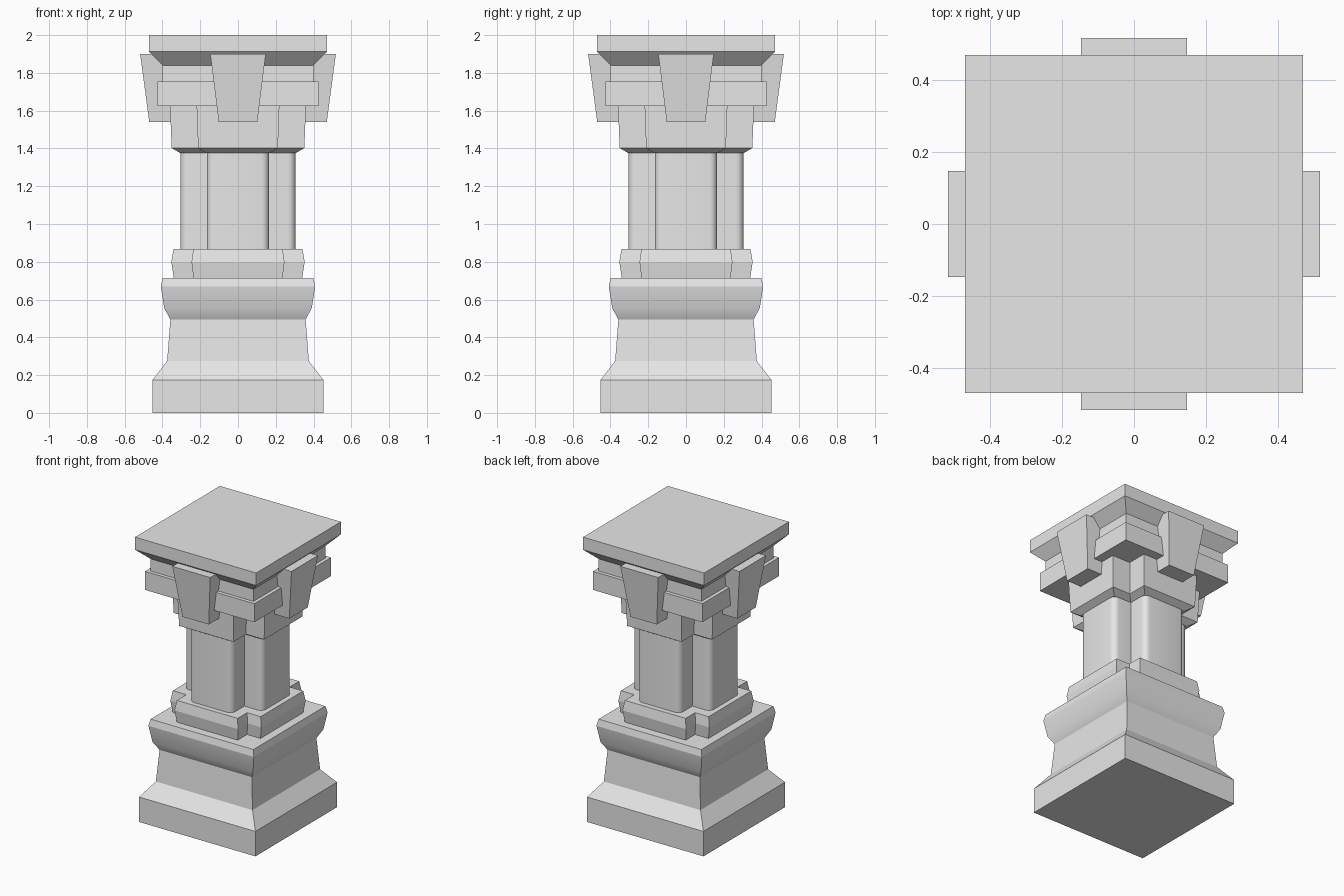
import bpy, bmesh, math
from mathutils import Matrix

cube = bpy.data.objects.get("Cube")
if cube:
    bpy.data.objects.remove(cube, do_unlink=True)

stone = bpy.data.materials.new("grey stone")
stone.use_nodes = True
COLOUR = (0.8, 0.8, 0.8, 1)
stone.diffuse_color = COLOUR
stone.node_tree.nodes["Principled BSDF"].inputs["Base Color"].default_value = COLOUR


def finish(name, bm, smooth=None):
    bmesh.ops.recalc_face_normals(bm, faces=bm.faces)
    mesh = bpy.data.meshes.new(name)
    bm.to_mesh(mesh)
    bm.free()
    mesh.materials.append(stone)
    ob = bpy.data.objects.new(name, mesh)
    bpy.context.collection.objects.link(ob)
    if smooth:
        bpy.ops.object.select_all(action='DESELECT')
        ob.select_set(True)
        bpy.context.view_layer.objects.active = ob
        bpy.ops.object.shade_smooth_by_angle(angle=math.radians(smooth))
    return ob


def corner(x, y, radius):
    """Outer corner in the +x +y direction, rounded if a radius is given."""
    if not radius:
        return [(x, y)]
    angles = [math.radians(90 * i / 5) for i in range(6)]
    return [(x - radius + radius * math.cos(a), y - radius + radius * math.sin(a)) for a in angles]


def outline(half, arm, radius):
    """Square outline, or a plus-shaped one when an arm half width is given."""
    if arm is None:
        quarter = [(half, half)]
    else:
        quarter = corner(half, arm, radius) + [(arm, arm)] + corner(arm, half, radius)
    points = []
    for _ in range(4):
        points += quarter
        quarter = [(-y, x) for x, y in quarter]
    return points


def stack(name, levels, radius=0, smooth=None):
    """Loft the outlines given as (z, half width, arm half width)."""
    bm = bmesh.new()
    rings = [[bm.verts.new((x, y, z)) for x, y in outline(half, arm, radius)]
             for z, half, arm in levels]
    for low, high in zip(rings, rings[1:]):
        for i in range(len(low)):
            j = (i + 1) % len(low)
            bm.faces.new((low[i], low[j], high[j], high[i]))
    bm.faces.new(rings[0][::-1])
    bm.faces.new(rings[-1])
    return finish(name, bm, smooth)


# Square foot and its moulding
stack("base_plinth", [(0, 0.452, None), (0.175, 0.452, None),
                      (0.275, 0.375, None), (0.495, 0.358, None)])
stack("base_moulding", [(0.495, 0.358, None), (0.553, 0.39, None),
                        (0.67, 0.409, None), (0.715, 0.399, None)], smooth=20)

# Plus-shaped collar, shaft and capital
stack("shaft_collar", [(0.715, 0.34, 0.236), (0.8, 0.353, 0.246), (0.868, 0.341, 0.236)])
stack("shaft", [(0.868, 0.305, 0.165), (1.378, 0.305, 0.165)], radius=0.04, smooth=30)
stack("capital_neck", [(1.375, 0.305, 0.168), (1.402, 0.351, 0.211), (1.625, 0.36, 0.219)])

# Square bands and top slab
stack("capital_band", [(1.625, 0.425, None), (1.755, 0.425, None)])
stack("capital_top", [(1.755, 0.4, None), (1.84, 0.4, None),
                      (1.912, 0.47, None), (2, 0.47, None)])

# Tapered keystone on each side
for i, side in enumerate(("front", "left", "back", "right")):
    bm = bmesh.new()
    bmesh.ops.create_cube(bm, size=2)
    for v in bm.verts:
        top, outer = v.co.z > 0, v.co.y < 0
        width = 0.147 if top else 0.102
        depth = (0.518 if top else 0.47) if outer else 0.3
        v.co = (math.copysign(width, v.co.x), -depth, 1.9 if top else 1.54)
    bm.transform(Matrix.Rotation(i * math.pi / 2, 4, 'Z'))
    finish(side + "_keystone", bm)
